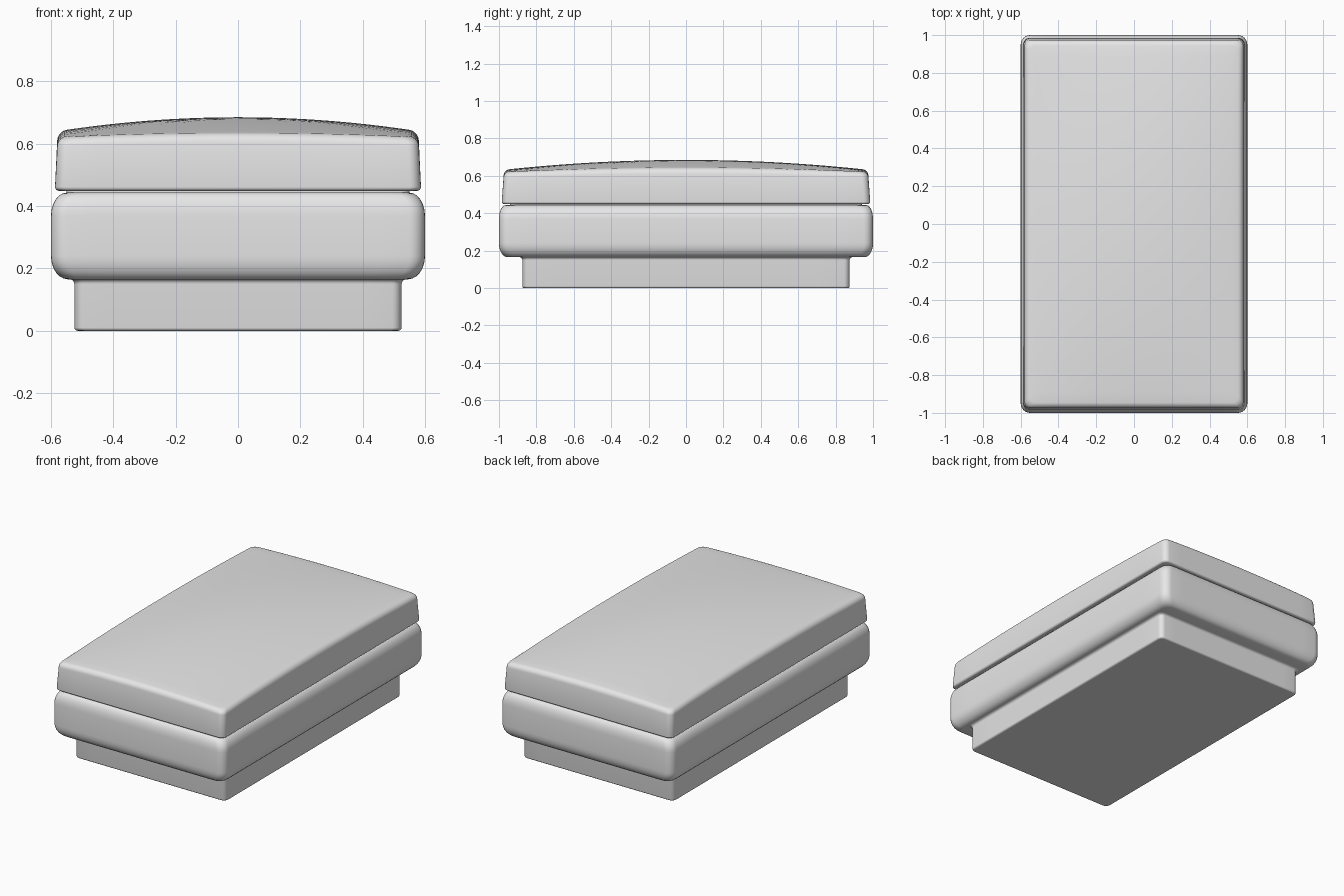
import bpy
import bmesh
from math import sin, cos, pi

cube = bpy.data.objects.get("Cube")
if cube:
    bpy.data.objects.remove(cube, do_unlink=True)

grey = bpy.data.materials.new("light_grey")
grey.use_nodes = True
colour = (0.8, 0.8, 0.8, 1)
grey.diffuse_color = colour
grey.node_tree.nodes["Principled BSDF"].inputs["Base Color"].default_value = colour


def outline(hx, hy, r, straight=12, arc=6):
    """Rounded rectangle with evenly divided sides."""
    pts = []
    corners = [(1, 1), (-1, 1), (-1, -1), (1, -1)]
    for i, (sx, sy) in enumerate(corners):
        for k in range(arc + 1):
            a = (i + k / arc) * pi / 2
            pts.append((sx * (hx - r) + r * cos(a), sy * (hy - r) + r * sin(a)))
        nx, ny = corners[(i + 1) % 4]
        x0, y0 = pts[-1]
        a = (i + 1) * pi / 2
        x1, y1 = nx * (hx - r) + r * cos(a), ny * (hy - r) + r * sin(a)
        for k in range(1, straight):
            t = k / straight
            pts.append((x0 + (x1 - x0) * t, y0 + (y1 - y0) * t))
    return pts


def loft(name, rings):
    """Skin a stack of point loops and cap both ends."""
    bm = bmesh.new()
    loops = [[bm.verts.new(p) for p in ring] for ring in rings]
    n = len(loops[0])
    for low, high in zip(loops, loops[1:]):
        for i in range(n):
            j = (i + 1) % n
            bm.faces.new((low[i], low[j], high[j], high[i]))
    bm.faces.new(loops[0][::-1])
    bm.faces.new(loops[-1])
    mesh = bpy.data.meshes.new(name)
    bm.to_mesh(mesh)
    bm.free()
    obj = bpy.data.objects.new(name, mesh)
    bpy.context.collection.objects.link(obj)
    mesh.materials.append(grey)
    mesh.shade_smooth()
    return obj


def ring(hx, hy, r, z):
    return [(x, y, z) for x, y in outline(hx, hy, r)]


def quarter(steps=6):
    return [(1 - sin(k / steps * pi / 2), 1 - cos(k / steps * pi / 2)) for k in range(steps + 1)]


# Plinth with a small fillet where it meets the body
base = [ring(0.515 - 0.1 * i, 0.865 - 0.1 * i, 0.025, 0) for i in (1, 0)]
base += [ring(0.525 - 0.01 * a, 0.875 - 0.01 * a, 0.03, 0.01 * b) for a, b in quarter(3)]
base += [ring(0.525 + 0.015 * b, 0.875 + 0.015 * b, 0.03, 0.165 - 0.015 * a)
         for a, b in quarter(4)]
loft("plinth", base)

# Thick body with soft rounded edges
body = [ring(0.45, 0.85, 0.03, 0.165)]
body += [ring(0.6 - 0.055 * a, 1.0 - 0.045 * a, 0.05, 0.165 + 0.075 * b)
         for a, b in quarter()]
body += [ring(0.6 - 0.05 * a, 1.0 - 0.035 * a, 0.05, 0.443 - 0.075 * b)
         for a, b in reversed(quarter())]
body.append(ring(0.45, 0.85, 0.03, 0.443))
loft("body", body)


def dome(x, y):
    u, v = 1 - (x / 0.58) ** 2, 1 - (y / 0.975) ** 2
    return 0.62 + 0.012 * u + 0.02 * v + 0.033 * u * v


# Cushion with a gently crowned top
cushion = [ring(0.5, 0.9, 0.03, 0.449)]
cushion += [ring(0.587 - 0.012 * a, 0.985 - 0.012 * a, 0.035, 0.449 + 0.012 * b)
            for a, b in quarter(4)]
for a, b in reversed(quarter()):
    cushion.append([(x, y, dome(x, y) - 0.03 * b)
                    for x, y in outline(0.58 - 0.03 * a, 0.975 - 0.03 * a, 0.035)])
for k in range(1, 17):
    s = 1 - k / 16.2
    cushion.append([(x * s, y * s, dome(x * s, y * s)) for x, y in outline(0.55, 0.945, 0.035)])
loft("cushion", cushion)

# Hidden core joining body and cushion
loft("core", [ring(0.55, 0.94, 0.03, z) for z in (0.42, 0.47)])

# Keep the crisp cap edges sharp
for name in ("plinth", "body", "cushion", "core"):
    bpy.ops.object.select_all(action="DESELECT")
    obj = bpy.data.objects[name]
    obj.select_set(True)
    bpy.context.view_layer.objects.active = obj
    bpy.ops.object.shade_smooth_by_angle(angle=0.7)
